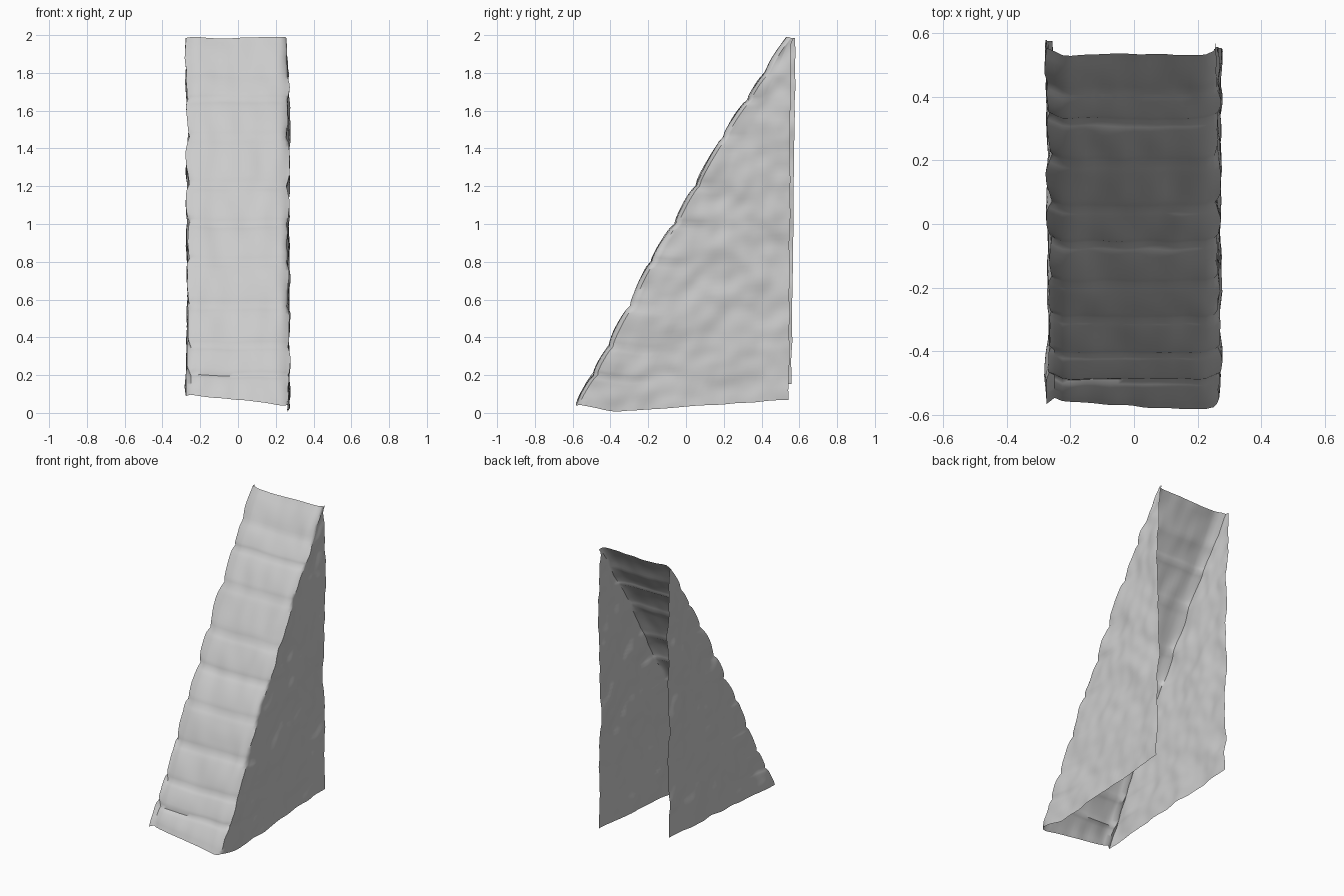
import bpy, bmesh, math
from mathutils import Vector, noise

if "Cube" in bpy.data.objects:
    bpy.data.objects.remove(bpy.data.objects["Cube"])

# Slope profile (y, z): joints between the stone courses
JOINTS = [(-.585, .04), (-.492, .2), (-.412, .35), (-.30, .565), (-.188, .8),
          (-.062, 1.0), (.047, 1.2), (.195, 1.46), (.325, 1.66), (.42, 1.80), (.535, 1.985)]
ROWS, NW, NF, R = 9, 36, 20, 0.025


def lerp(a, b, f):
    return a + (b - a) * f


def rnd(p, freq, seed):
    return noise.noise(Vector(p) * freq + Vector((seed, seed * 2.3, 0)))


# Rows up the slope: (y, z, bulge of the stone course)
rows = []
for i in range(len(JOINTS) - 1):
    (y0, z0), (y1, z1) = JOINTS[i], JOINTS[i + 1]
    for k in range(ROWS + (i == len(JOINTS) - 2)):
        f = k / ROWS
        rows.append((lerp(y0, y1, f), lerp(z0, z1, f),
                     max(0, math.sin(math.pi * f)) ** .45 if 0 < i < 9 or 0 < f < 1 else .5))


def wall_point(side, y, z, b, u):
    # One side wall, u = 0 at the slope and 1 at the open back edge
    low = max(0, 1 - z / 2)
    back = .543 + .012 * z / 2 if side > 0 else .558 + .022 * z / 2
    back += .006 * rnd((0, 0, z), 9, side)
    if side > 0:
        dz = lerp(0, -.035, u / .18) if u < .18 else lerp(-.035, .03, (u - .18) / .82)
    else:
        dz = lerp(.05, .12, u)
    yy = lerp(y + R - .012 * b, max(back, y + R + .012), u)
    zz = z + dz * low ** 2 + .006 * rnd((yy, 0, 0), 8, side) * low
    p = (side, yy, zz)
    rough = .016 * rnd(p, 5, 3) + .008 * rnd(p, 12, 7)
    edge = (.010 * b - .006) * max(0, 1 - u * 3)
    flare = .012 * max(0, z - 1.5) / .5 if side < 0 else -.012 * max(0, z - 1.8) / .2
    x = .266 + rough + edge + flare
    return (side * x, yy, zz)


def front_point(y, z, b, v):
    # Stepped slope, v = 0 on the left and 1 on the right
    bot = max(0, 1 - (z - .04) / .16) * (1 - v)
    e = min(v, 1 - v)
    out = .013 * b - .004 + .007 * rnd((v, y, z), 6, 5)
    zz = z + .05 * bot + out * .45 + .008 * rnd((v, 0, z), 3, 9)
    yy = y + .03 * bot - out * .87
    if e < .06:
        yy += .012 * (1 - e / .06)
    return (lerp(-.25, .25, v), yy, min(zz, 2.0))


# Open shell: left wall, stepped slope, right wall in one sheet
bm = bmesh.new()
grid = []
for y, z, b in rows:
    pts = [wall_point(-1, y, z, b, 1 - k / NW) for k in range(NW + 1)]
    pts += [front_point(y, z, b, k / NF) for k in range(NF + 1)]
    pts += [wall_point(1, y, z, b, k / NW) for k in range(NW + 1)]
    grid.append([bm.verts.new((p[0], p[1], max(p[2], 0))) for p in pts])
for a, c in zip(grid, grid[1:]):
    for j in range(len(a) - 1):
        bm.faces.new((a[j], a[j + 1], c[j + 1], c[j]))
mesh = bpy.data.meshes.new("stone_buttress")
bm.to_mesh(mesh)
bm.free()
obj = bpy.data.objects.new("stone_buttress", mesh)
bpy.context.collection.objects.link(obj)
bpy.context.view_layer.objects.active = obj
obj.select_set(True)
bpy.ops.object.shade_smooth_by_angle(angle=math.radians(50))
